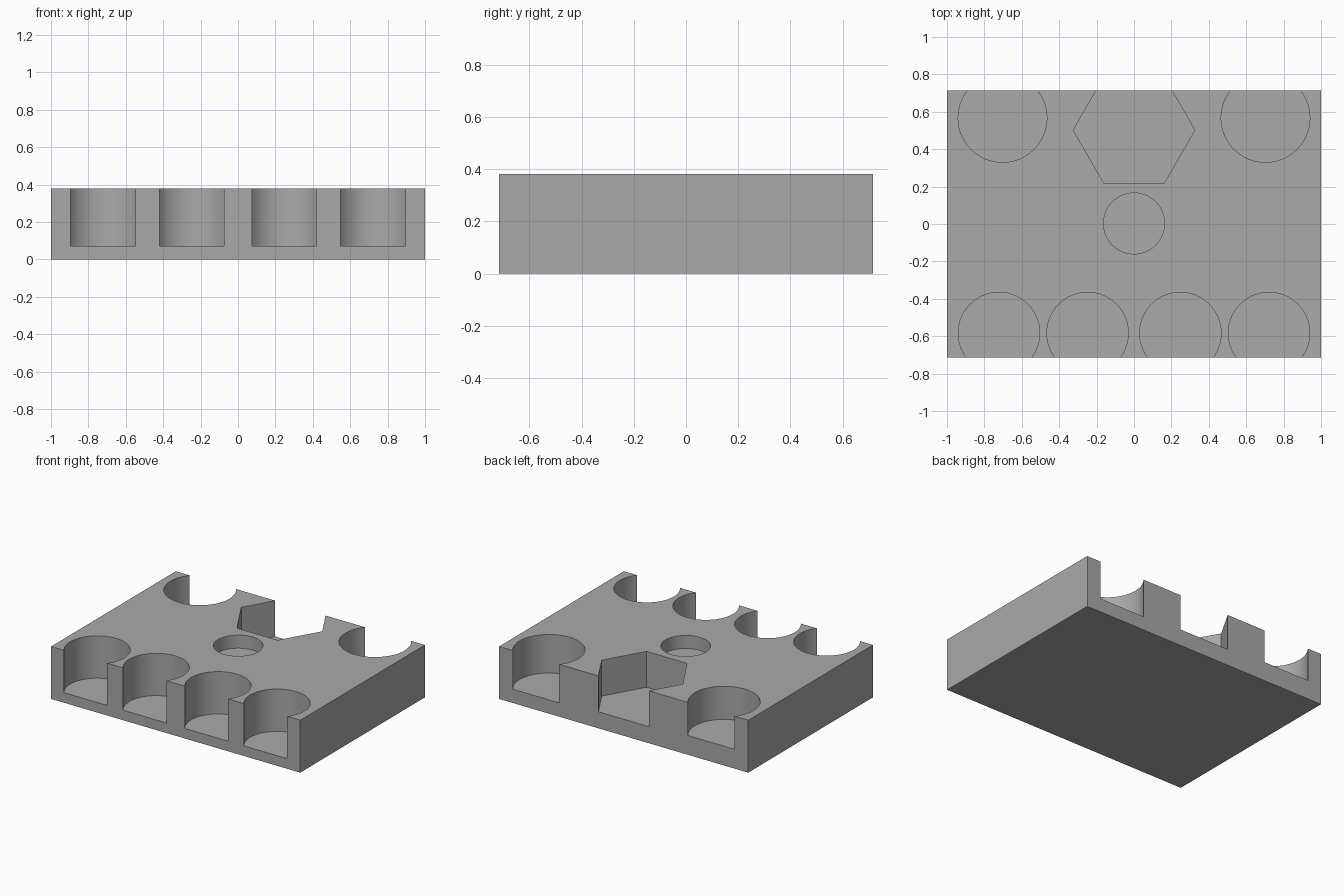
import bpy
import math

if "Cube" in bpy.data.objects:
    bpy.data.objects.remove(bpy.data.objects["Cube"], do_unlink=True)

HEIGHT = 0.38
DEPTH = 1.43

grey = bpy.data.materials.new("plain_grey")
grey.use_nodes = True
colour = (0.4, 0.4, 0.4, 1)
grey.diffuse_color = colour
grey.node_tree.nodes["Principled BSDF"].inputs["Base Color"].default_value = colour

# Solid block
bpy.ops.mesh.primitive_cube_add(size=1, location=(0, 0, HEIGHT / 2))
block = bpy.context.object
block.name = "holder_block"
block.scale = (2, DEPTH, HEIGHT)
bpy.ops.object.transform_apply(location=True, rotation=False, scale=True)
block.data.materials.append(grey)


def cut_pocket(name, x, y, radius, floor, sides=96):
    """Sink a round or polygonal pocket into the block from the top."""
    top = HEIGHT + 0.1
    bpy.ops.mesh.primitive_cylinder_add(
        vertices=sides, radius=radius, depth=top - floor,
        location=(x, y, (top + floor) / 2),
        rotation=(0, 0, math.pi / 2 if sides == 6 else 0))
    cutter = bpy.context.object
    cutter.name = name
    cutter.data.materials.append(grey)
    cutter.hide_render = True
    cut = block.modifiers.new(name, 'BOOLEAN')
    cut.operation = 'DIFFERENCE'
    cut.solver = 'EXACT'
    cut.object = cutter
    bpy.context.view_layer.objects.active = block
    bpy.ops.object.modifier_apply(modifier=cut.name)
    bpy.data.objects.remove(cutter, do_unlink=True)


# Row of four pockets open to the front
for x in (-0.722, -0.248, 0.248, 0.722):
    cut_pocket("front_pocket", x, -0.583, 0.2175, 0.073)

# Two larger pockets open to the back, the right one shallower
cut_pocket("back_left_pocket", 0.703, 0.567, 0.237, 0.10)
cut_pocket("back_right_pocket", -0.703, 0.567, 0.237, 0.14)

# Hexagonal pocket at the back and shallow hole in the middle
cut_pocket("hexagon_pocket", 0, 0.502, 0.325, 0.12, sides=6)
cut_pocket("centre_hole", 0, 0.003, 0.163, 0.285)

# Smooth pocket walls with crisp edges
bpy.ops.object.select_all(action='DESELECT')
block.select_set(True)
bpy.context.view_layer.objects.active = block
bpy.ops.object.shade_smooth_by_angle(angle=math.radians(30))
